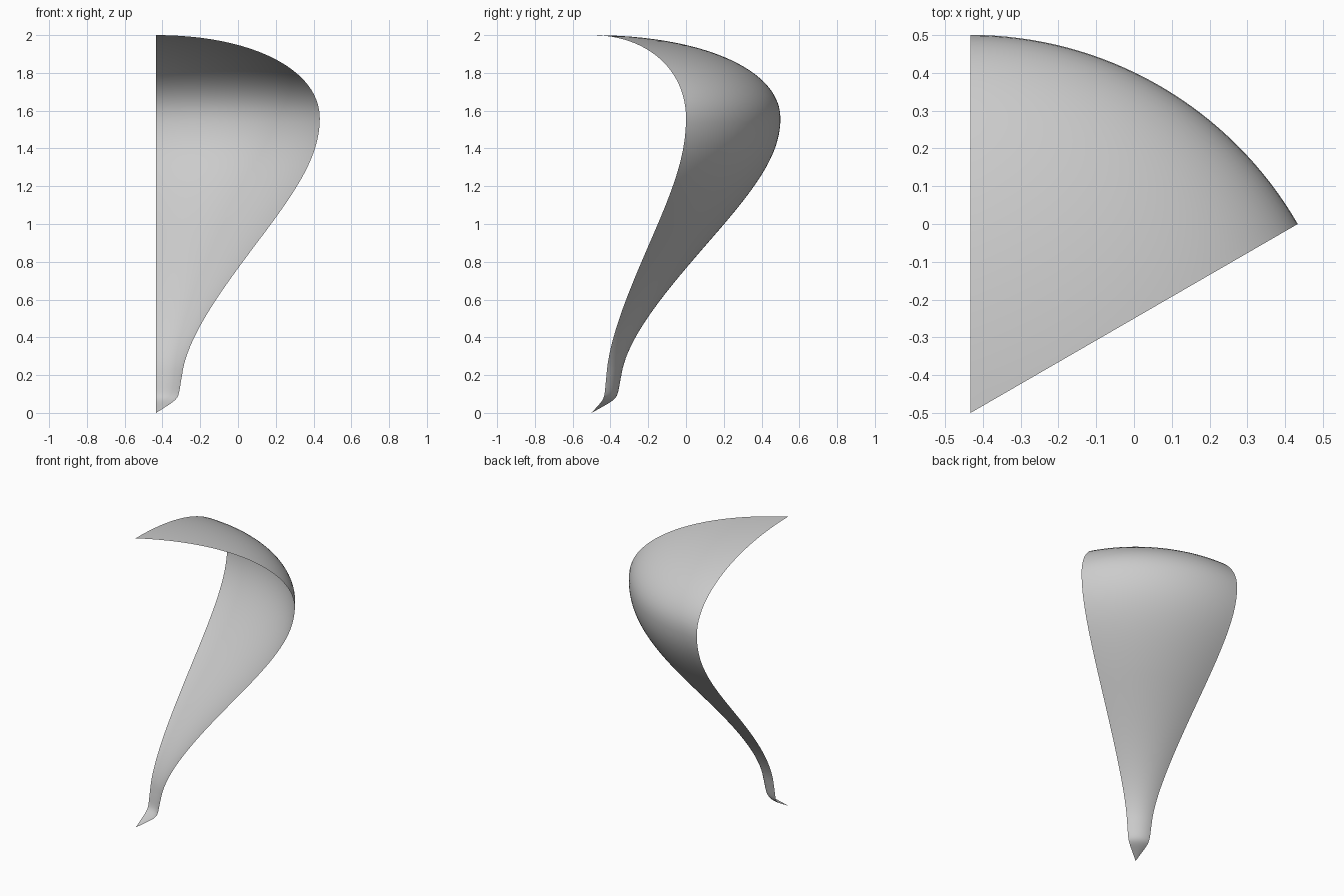
import bpy
import bmesh
from math import sin, cos, radians
from mathutils import Vector
from mathutils.geometry import interpolate_bezier

cube = bpy.data.objects.get("Cube")
if cube:
    bpy.data.objects.remove(cube)

# Pale grey material
grey = bpy.data.materials.new("pale grey")
grey.use_nodes = True
colour = (0.6, 0.6, 0.6, 1)
grey.diffuse_color = colour
grey.node_tree.nodes["Principled BSDF"].inputs["Base Color"].default_value = colour

# Profile as (radius, height): each span is start, handle, handle, end
spans = [
    ((0, 0), (.16, .09), (.128, .06), (.158, .2)),
    ((.158, .2), (.19, .43), (.47, .73), (.702, 1)),
    ((.702, 1), (.888, 1.22), (1, 1.38), (1, 1.56)),
    ((1, 1.56), (1, 1.82), (.58, 2), (0, 2)),
]
profile = []
for span in spans:
    points = interpolate_bezier(*[Vector((r, 0, z)) for r, z in span], 25)
    profile += points[1:] if profile else points

# Sweep the profile through a sixth of a turn about the vertical axis
AXIS_X, AXIS_Y = -cos(radians(30)) / 2, -0.5
STEPS = 32
bm = bmesh.new()
columns = []
for i in range(STEPS + 1):
    a = radians(30 + 60 * i / STEPS)
    columns.append([bm.verts.new((AXIS_X + p.x * cos(a), AXIS_Y + p.x * sin(a), p.z))
                    for p in profile])
for left, right in zip(columns, columns[1:]):
    for j in range(len(profile) - 1):
        bm.faces.new((left[j], right[j], right[j + 1], left[j + 1]))

# Merge the pointed ends
bmesh.ops.remove_doubles(bm, verts=bm.verts, dist=0.0001)
mesh = bpy.data.meshes.new("curved_panel")
bm.to_mesh(mesh)
bm.free()
mesh.materials.append(grey)
panel = bpy.data.objects.new("curved_panel", mesh)
bpy.context.collection.objects.link(panel)

# Smooth shading
bpy.context.view_layer.objects.active = panel
panel.select_set(True)
bpy.ops.object.shade_smooth_by_angle(angle=radians(40))
